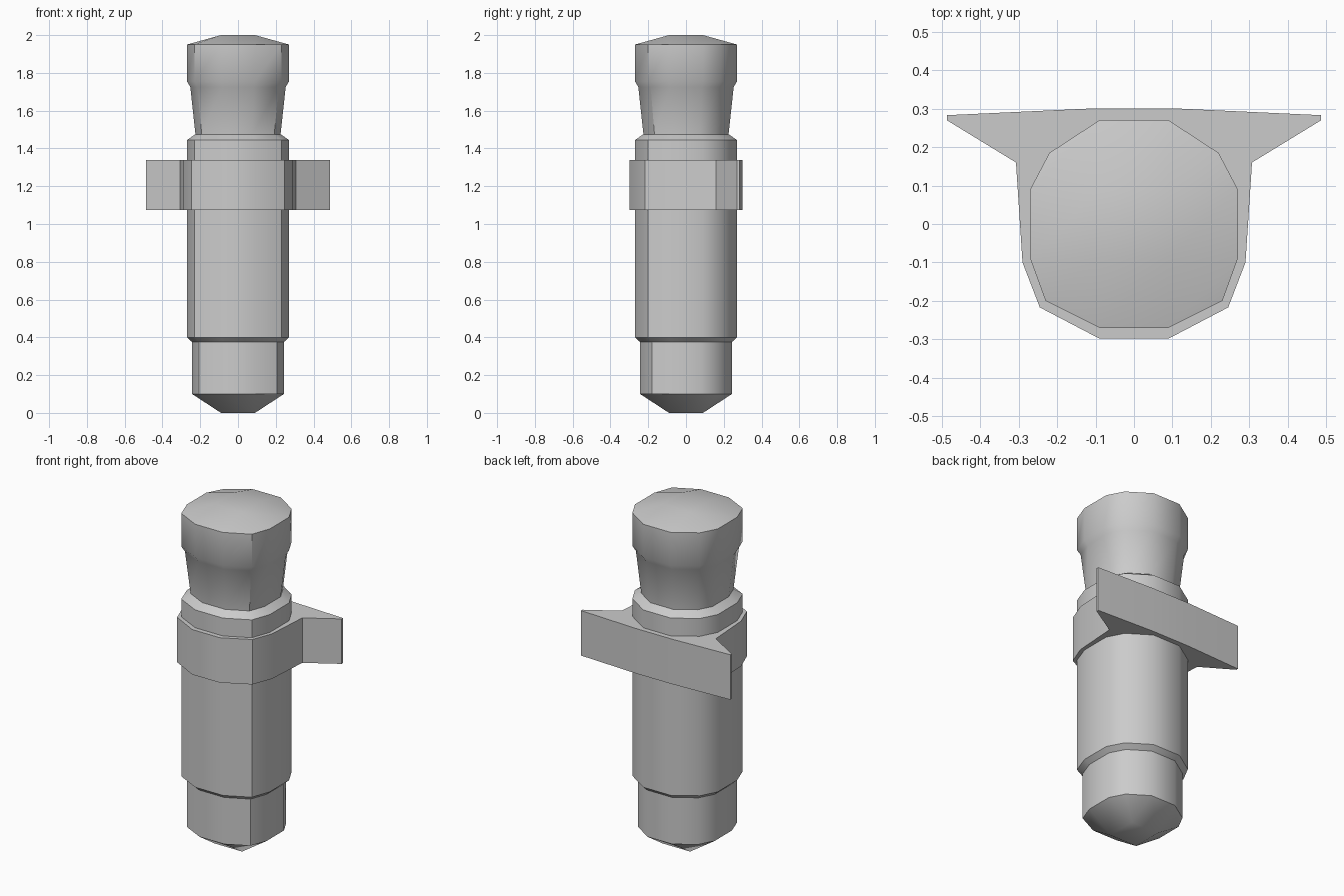
import bpy, bmesh, math

if "Cube" in bpy.data.objects:
    bpy.data.objects.remove(bpy.data.objects["Cube"])


def mirrored(half):
    """Close a right-hand half outline (front to back) across x = 0."""
    return half + [(-x, y) for x, y in reversed(half)]


def finish(name, bm):
    bmesh.ops.recalc_face_normals(bm, faces=bm.faces)
    mesh = bpy.data.meshes.new(name)
    bm.to_mesh(mesh)
    bm.free()
    obj = bpy.data.objects.new(name, mesh)
    bpy.context.collection.objects.link(obj)
    bpy.ops.object.select_all(action='DESELECT')
    obj.select_set(True)
    bpy.context.view_layer.objects.active = obj
    bpy.ops.object.shade_smooth_by_angle(angle=math.radians(40))
    return obj


def loft(bm, outline, levels):
    """Stack scaled copies of an outline and bridge them."""
    rings = [[bm.verts.new((x * s, y * s, z)) for x, y in outline] for z, s in levels]
    n = len(outline)
    for a, b in zip(rings, rings[1:]):
        for i in range(n):
            j = (i + 1) % n
            bm.faces.new((a[i], a[j], b[j], b[i]))
    return rings


def domed_cap(bm, r, z, h):
    """3 x 3 quad fill of a 12-sided ring with four raised inner points."""
    a, b, c, d = [bm.verts.new((x, y, z)) for x, y in ((h, -h), (h, h), (-h, h), (-h, -h))]
    grid = [[r[10], r[11], r[0], r[1]],
            [r[9], d, a, r[2]],
            [r[8], c, b, r[3]],
            [r[7], r[6], r[5], r[4]]]
    for i in range(3):
        for j in range(3):
            bm.faces.new((grid[i][j], grid[i][j + 1], grid[i + 1][j + 1], grid[i + 1][j]))


# Twelve-sided canister body with stepped foot, neck and head
body_outline = mirrored([(0.09, -0.27), (0.23, -0.2), (0.27, -0.09),
                         (0.27, 0.09), (0.22, 0.185), (0.09, 0.27)])
# Rotate the list so each corner point lands on a corner of the cap grid
body_levels = [(0.1, 0.9), (0.375, 0.9), (0.4, 1), (1.445, 1), (1.475, 0.835),
               (1.725, 0.935), (1.755, 1), (1.95, 1)]
bm = bmesh.new()
rings = loft(bm, body_outline, body_levels)
domed_cap(bm, rings[0], 0.0, 0.09)
domed_cap(bm, rings[-1], 2.0, 0.09)
finish("canister_body", bm)

# Collar strap with a wide flat mounting plate at the back
collar_outline = mirrored([(0.09, -0.298), (0.245, -0.217), (0.29, -0.1), (0.307, 0.16),
                           (0.487, 0.27), (0.487, 0.283), (0.12, 0.3)])
bm = bmesh.new()
for ring in loft(bm, collar_outline, [(1.075, 1), (1.34, 1)]):
    bm.faces.new(ring)
finish("mounting_collar", bm)
